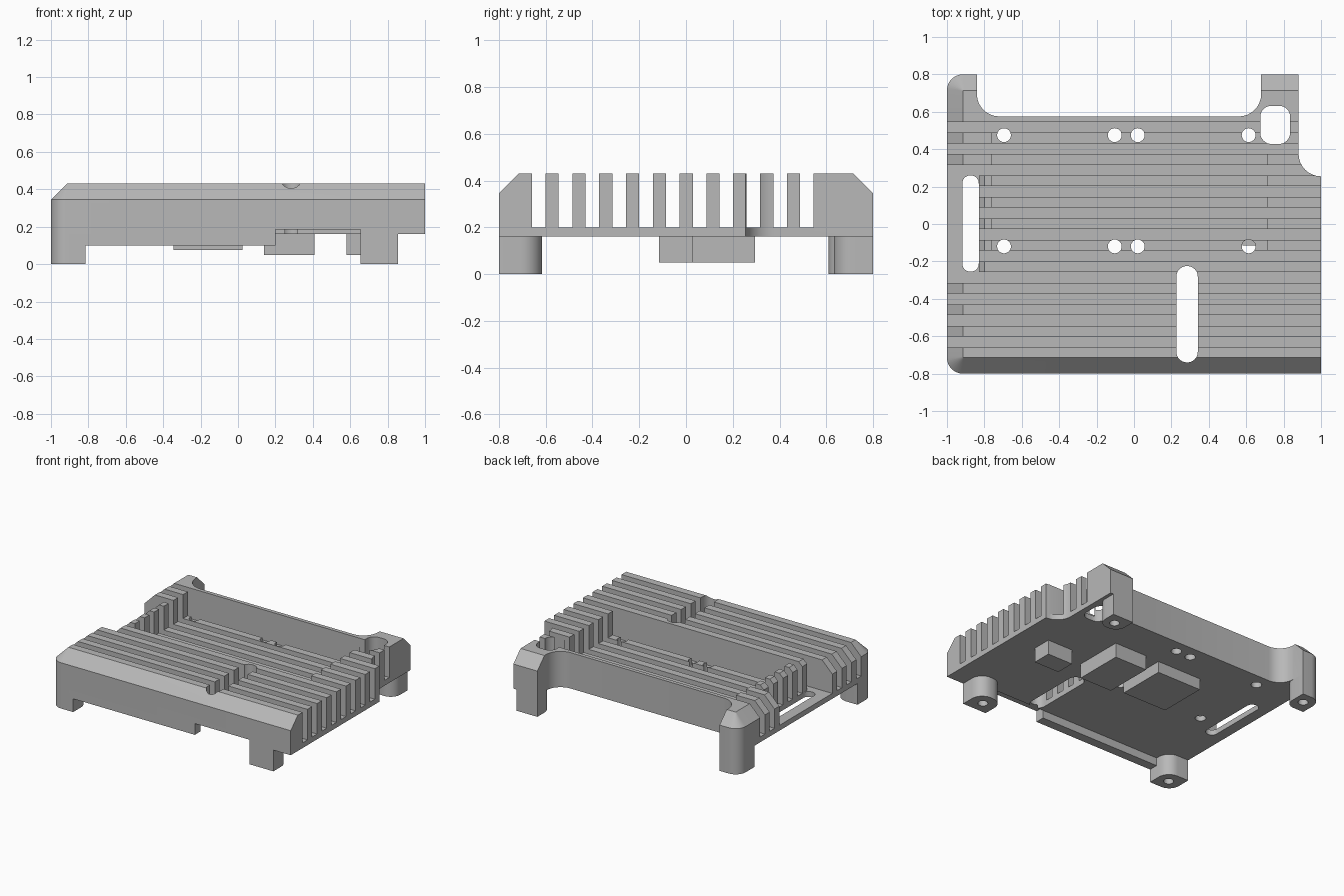
import bpy, bmesh, math

if "Cube" in bpy.data.objects:
    bpy.data.objects.remove(bpy.data.objects["Cube"], do_unlink=True)

metal = bpy.data.materials.new("grey_metal")
metal.use_nodes = True
grey = (0.48, 0.48, 0.48, 1)
metal.diffuse_color = grey
next(n for n in metal.node_tree.nodes if n.type == 'BSDF_PRINCIPLED').inputs["Base Color"].default_value = grey


def rrect(x0, x1, y0, y1, radii, steps=8):
    """Rounded rectangle; radii run back-left, back-right, front-right, front-left of the plan, by +x+y first."""
    if not isinstance(radii, tuple):
        radii = (radii,) * 4
    corners = [(x1, y1, -1, -1), (x0, y1, 1, -1), (x0, y0, 1, 1), (x1, y0, -1, 1)]
    pts = []
    for i, ((x, y, sx, sy), r) in enumerate(zip(corners, radii)):
        if r == 0:
            pts.append((x, y))
            continue
        for k in range(steps + 1):
            a = math.pi / 2 * (i + k / steps)
            pts.append((x + sx * r + r * math.cos(a), y + sy * r + r * math.sin(a)))
    return pts


def circle(x, y, r, n=24):
    return [(x + r * math.cos(math.tau * i / n), y + r * math.sin(math.tau * i / n)) for i in range(n)]


def loft(name, rings):
    """Solid through rings of equal point count, each given as (points, z)."""
    bm = bmesh.new()
    loops = [[bm.verts.new((x, y, z)) for x, y in pts] for pts, z in rings]
    n = len(loops[0])
    bm.faces.new(loops[0][::-1])
    bm.faces.new(loops[-1])
    for low, high in zip(loops, loops[1:]):
        for i in range(n):
            j = (i + 1) % n
            bm.faces.new((low[i], low[j], high[j], high[i]))
    bmesh.ops.recalc_face_normals(bm, faces=bm.faces)
    mesh = bpy.data.meshes.new(name)
    bm.to_mesh(mesh)
    bm.free()
    ob = bpy.data.objects.new(name, mesh)
    bpy.context.collection.objects.link(ob)
    mesh.materials.append(metal)
    return ob


def prism(name, pts, z0, z1):
    return loft(name, [(pts, z0), (pts, z1)])


def box(name, x0, x1, y0, y1, z0, z1):
    return prism(name, rrect(x0, x1, y0, y1, 0), z0, z1)


def carve(ob, cutters):
    """Subtract every cutter, bake the result and discard the cutters."""
    for c in cutters:
        c.hide_render = True
        mod = ob.modifiers.new("cut", 'BOOLEAN')
        mod.operation, mod.solver, mod.object = 'DIFFERENCE', 'EXACT', c
    bpy.context.view_layer.update()
    mesh = bpy.data.meshes.new_from_object(ob.evaluated_get(bpy.context.evaluated_depsgraph_get()))
    ob.modifiers.clear()
    ob.data = mesh
    for c in cutters:
        bpy.data.objects.remove(c, do_unlink=True)


BOTTOM, FLOOR, SHOULDER, TOP = 0.16, 0.20, 0.345, 0.43
BEVEL = 0.085

# Main block with bevelled front, back and one end
outer = rrect(-1, 1, -0.8, 0.8, (0, BEVEL, BEVEL, 0))
inner = rrect(-0.915, 1, -0.715, 0.715, (0, 0.004, 0.004, 0))
body = loft("finned_body", [(outer, BOTTOM), (outer, SHOULDER), (inner, TOP)])

cutters = []
# Grooves between the fins
for i in range(11):
    y = -0.659 + 0.1147 * i
    cutters.append(box("groove", -1.2, 1.2, y, y + 0.058, FLOOR, 0.6))
# Lowered fin area and the open area beside the end slot
cutters.append(box("pocket", -0.76, 0.71, -0.175, 0.52, 0.25, 0.62))
cutters.append(box("side_recess", -1.3, -0.83, -0.285, 0.285, FLOOR, 0.64))
chamfer_low = rrect(-1.3, -0.83, -0.285, 0.285, 0)
chamfer_high = rrect(-1.3, -0.73, -0.285, 0.285, 0)
cutters.append(loft("fin_chamfer", [(chamfer_low, 0.40), (chamfer_high, 0.50)]))
# Plan cutouts on the back edge and the back corner
cutters.append(prism("back_cutout", rrect(-0.84, 0.68, 0.575, 1.2, 0.12), -0.1, 0.66))
cutters.append(prism("corner_cutout", rrect(0.88, 1.4, 0.255, 1.3, 0.12), -0.1, 0.68))
# Through slots and the cable opening
for x0, x1, y0, y1, r in ((-0.918, -0.83, -0.255, 0.26, 0.043),
                          (0.227, 0.341, -0.74, -0.225, 0.056),
                          (0.675, 0.835, 0.428, 0.632, 0.06)):
    cutters.append(prism("slot", rrect(x0, x1, y0, y1, r), 0.05, 0.7))
# Screw holes in two rows
for y in (0.475, -0.12):
    for x in (-0.695, -0.103, 0.02, 0.613):
        cutters.append(prism("screw_hole", circle(x, y, 0.037), 0.06, 0.72))
# Shallow relief under the front edge
cutters.append(box("front_relief", 0.2, 0.655, -0.9, -0.73, 0.1, 0.185))
carve(body, cutters)

# Skirt below the front edge
skirt = box("front_skirt", -0.85, 0.2, -0.8, -0.73, 0.10, BOTTOM)

# Corner legs with blind screw holes
legs = []
for name, x0, x1, y0, y1, radii, hx, hy in (
        ("front_right_leg", -1, -0.815, -0.8, -0.615, (0.09, 0, BEVEL, 0), -0.905, -0.71),
        ("front_left_leg", 0.655, 0.855, -0.8, -0.615, (0.09, 0.09, 0, 0), 0.755, -0.71),
        ("back_right_leg", -1, -0.84, 0.61, 0.8, (0, BEVEL, 0, 0.07), -0.915, 0.71),
        ("back_left_leg", 0.68, 0.855, 0.632, 0.8, (0, 0, 0.08, 0.08), 0.77, 0.71)):
    leg = prism(name, rrect(x0, x1, y0, y1, radii), 0, BOTTOM)
    carve(leg, [prism("leg_hole", circle(hx, hy, 0.035), -0.1, 0.13)])
    legs.append(leg)

# Contact pads on the underside
box("large_contact_pad", -0.345, 0.025, -0.08, 0.29, 0.075, BOTTOM)
box("middle_contact_pad", 0.14, 0.41, -0.08, 0.295, 0.05, BOTTOM)
box("small_contact_pad", 0.58, 0.79, -0.115, 0.03, 0.05, BOTTOM)

# Smooth the rounded corners, keep the edges crisp
bpy.ops.object.select_all(action='DESELECT')
for ob in [body] + legs:
    ob.select_set(True)
bpy.context.view_layer.objects.active = body
bpy.ops.object.shade_smooth_by_angle(angle=math.radians(25))
